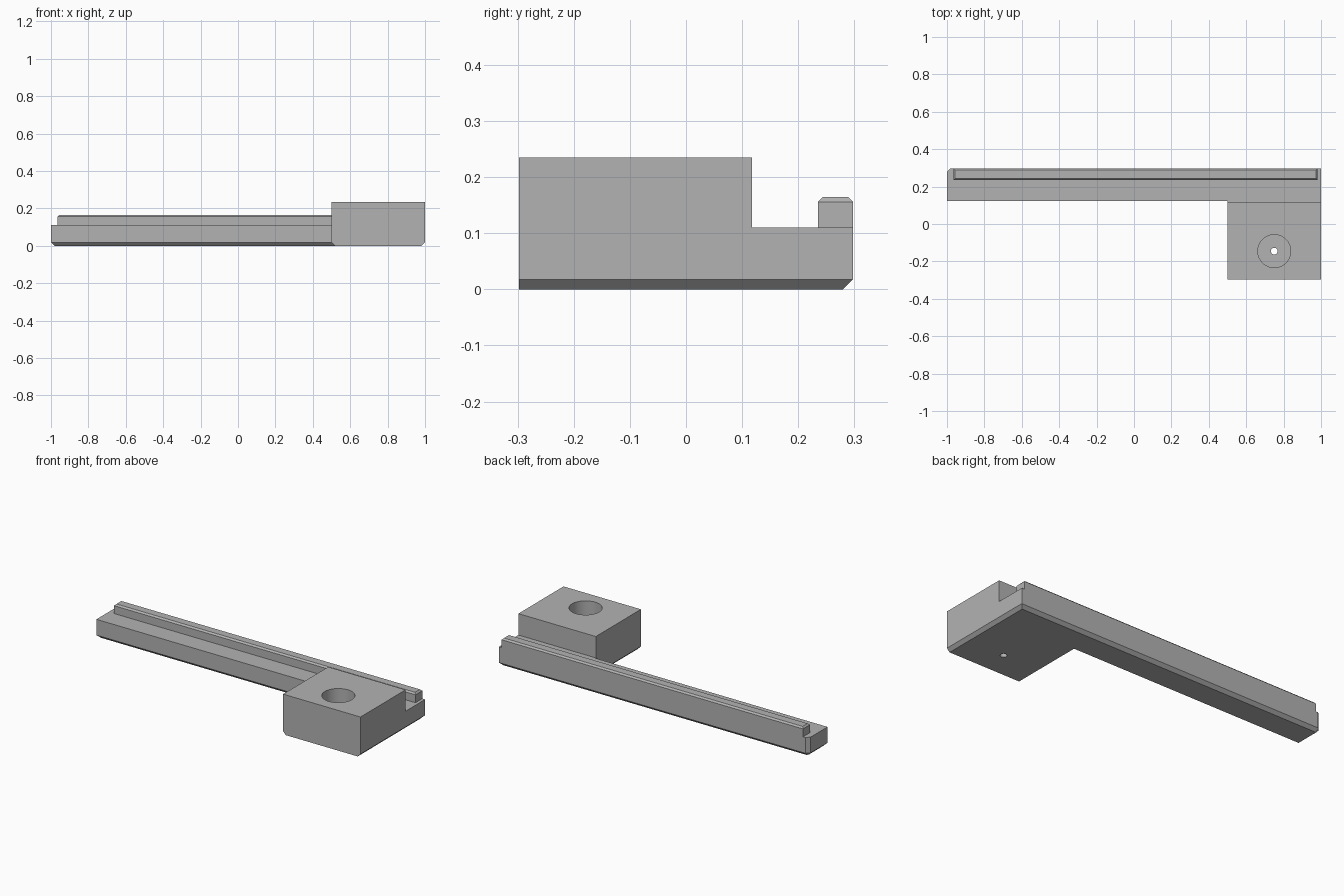
import bpy, bmesh
from math import radians

cube = bpy.data.objects.get("Cube")
if cube:
    bpy.data.objects.remove(cube, do_unlink=True)

grey = bpy.data.materials.new("plain_grey")
grey.use_nodes = True
colour = (0.45, 0.45, 0.45, 1)
grey.diffuse_color = colour
grey.node_tree.nodes["Principled BSDF"].inputs["Base Color"].default_value = colour


def loft(name, layers):
    """Closed solid through matching outlines, each given as (points, height)."""
    bm = bmesh.new()
    rings = [[bm.verts.new((x, y, z)) for x, y in pts] for pts, z in layers]
    bm.faces.new(rings[0])
    bm.faces.new(rings[-1])
    for low, high in zip(rings, rings[1:]):
        for i in range(len(low)):
            j = (i + 1) % len(low)
            bm.faces.new((low[i], low[j], high[j], high[i]))
    bmesh.ops.recalc_face_normals(bm, faces=bm.faces)
    mesh = bpy.data.meshes.new(name)
    bm.to_mesh(mesh)
    bm.free()
    mesh.materials.append(grey)
    obj = bpy.data.objects.new(name, mesh)
    bpy.context.collection.objects.link(obj)
    return obj


def rect(x0, x1, y0, y1):
    return [(x0, y0), (x1, y0), (x1, y1), (x0, y1)]


def cut(target, cutter):
    mod = target.modifiers.new(cutter.name, "BOOLEAN")
    mod.operation, mod.solver, mod.object = "DIFFERENCE", "EXACT", cutter
    cutter.hide_render = True
    cutter.hide_set(True)


def hole(name, radius, z0, z1, sides):
    bpy.ops.mesh.primitive_cylinder_add(vertices=sides, radius=radius, depth=z1 - z0,
                                        location=(0.75, -0.145, (z0 + z1) / 2))
    obj = bpy.context.object
    obj.name = name
    obj.data.materials.append(grey)
    return obj


# L-shaped body with a chamfered underside and one clipped back corner
c, front, back = 0.018, 0.122, 0.298
outline = [(-1, front), (0.5, front), (0.5, -back), (1, -back),
           (1, back), (-0.98, back), (-1, back - 0.02)]
bottom = [(-1 + c, front + c), (0.5 + c, front + c), (0.5 + c, -back), (1 - c, -back),
          (1 - c, back - c), (-0.973, back - c), (-1 + c, back - 0.027)]
body = loft("bracket_body", [(bottom, 0), (outline, c), (outline, 0.235)])

# Lower the long bar, leaving the tall block standing
bar = rect(-1.1, 1.1, 0.118, 0.4)
cut(body, loft("bar_cutter", [(bar, 0.11), (bar, 0.3)]))

# Wide recess and small through hole in the block
cut(body, hole("recess_cutter", 0.088, 0.05, 0.3, 64))
cut(body, hole("pin_hole_cutter", 0.018, -0.1, 0.1, 32))

# Raised rail along the back with a chamfered top
b = 0.009
rail = rect(-0.965, 0.982, 0.235, back)
rail_top = rect(-0.965 + b, 0.982 - b, 0.235 + b, back - b)
loft("back_rail", [(rail, 0.11), (rail, 0.156), (rail_top, 0.165)])

# Bake the cuts, then smooth only the hole walls
bpy.ops.object.select_all(action="DESELECT")
bpy.context.view_layer.objects.active = body
body.select_set(True)
for mod in list(body.modifiers):
    helper = mod.object
    bpy.ops.object.modifier_apply(modifier=mod.name)
    bpy.data.objects.remove(helper, do_unlink=True)
bpy.ops.object.shade_smooth_by_angle(angle=radians(25))
